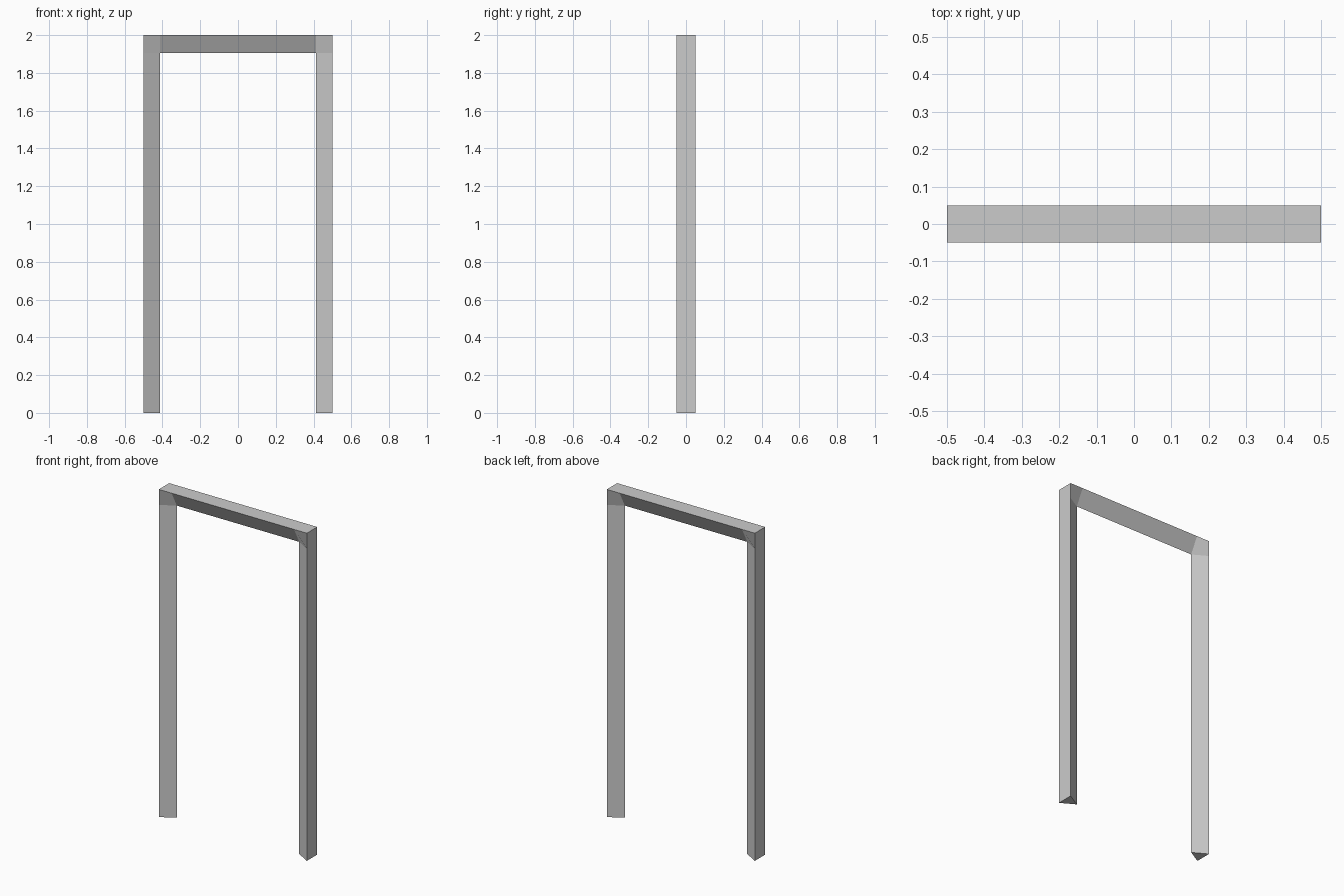
import bpy, bmesh

if "Cube" in bpy.data.objects:
    bpy.data.objects.remove(bpy.data.objects["Cube"])

W, X, Z, TOP = 0.05, 0.4134, 1.905, 2.0   # half depth, inner post edge, inner beam edge, height

# Right half of the triangular-section frame: outer path and inner ridge in (x, z)
outer = [(0.5, 0), (0.5, Z), (0.5, TOP), (X, TOP), (0, TOP)]
ridge = [(X, 0), (X, Z), (0, Z)]

bm = bmesh.new()
front = [bm.verts.new((x, -W, z)) for x, z in outer]
back = [bm.verts.new((x, W, z)) for x, z in outer]
apex = [bm.verts.new((x, 0, z)) for x, z in ridge]

# Sloping sides: post, corner block, beam
for side in (front, back):
    bm.faces.new((side[0], side[1], apex[1], apex[0]))
    bm.faces.new((side[1], side[2], side[3], apex[1]))
    bm.faces.new((side[3], side[4], apex[2], apex[1]))

# Flat outer faces and the foot of the post
for i in range(4):
    bm.faces.new((front[i], back[i], back[i + 1], front[i + 1]))
bm.faces.new((front[0], apex[0], back[0]))
bmesh.ops.recalc_face_normals(bm, faces=bm.faces)

mesh = bpy.data.meshes.new("door_frame")
bm.to_mesh(mesh)
bm.free()
frame = bpy.data.objects.new("door_frame", mesh)
bpy.context.collection.objects.link(frame)

# Mirror to the left half
mirror = frame.modifiers.new("mirror", 'MIRROR')
mirror.use_axis[0] = True
mirror.use_clip = True
